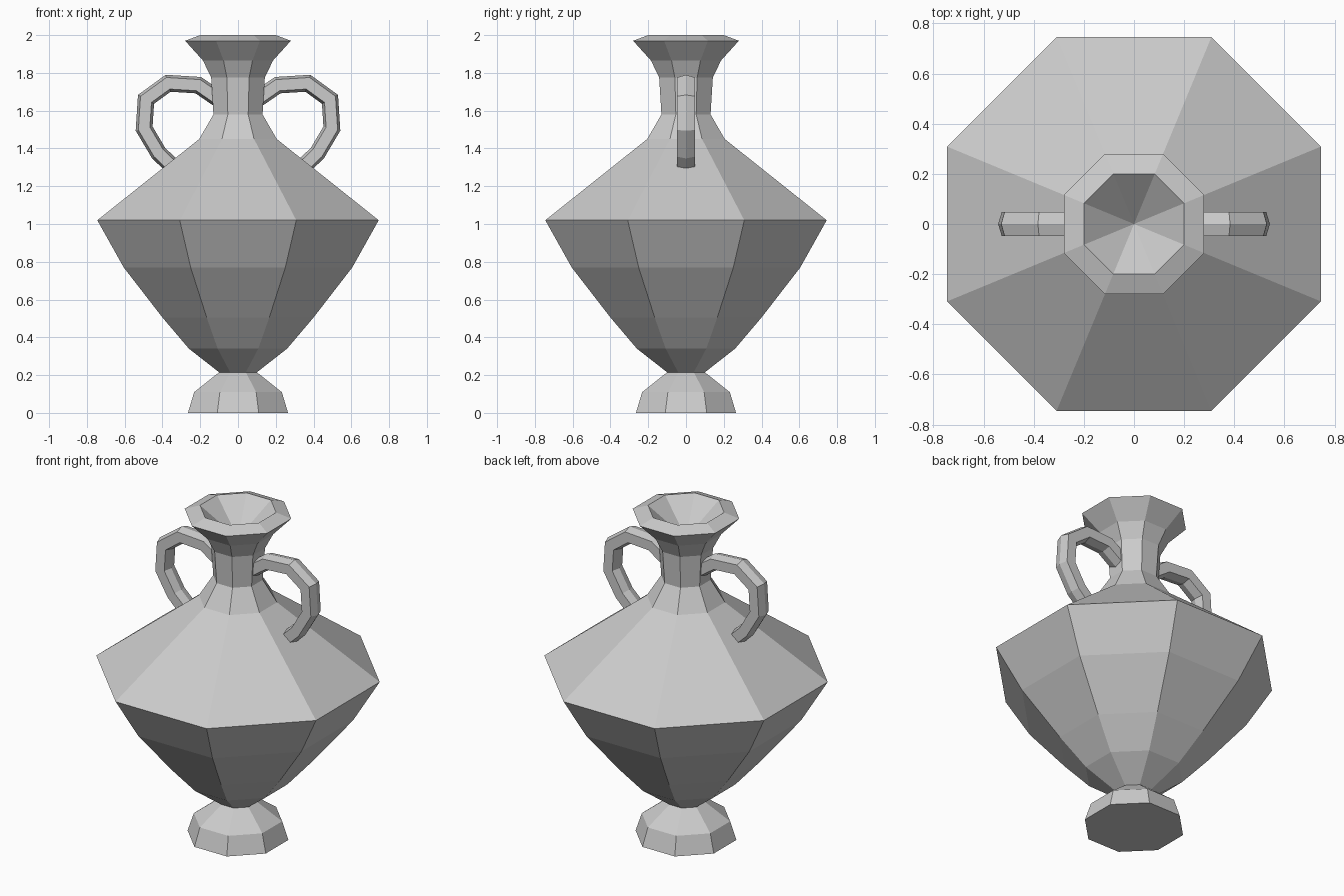
import bpy
import bmesh
from math import cos, sin, pi
from mathutils import Vector

cube = bpy.data.objects.get("Cube")
if cube:
    bpy.data.objects.remove(cube)

clay = bpy.data.materials.new("grey clay")
clay.use_nodes = True
grey = (0.6, 0.6, 0.6, 1)
clay.diffuse_color = grey
clay.node_tree.nodes["Principled BSDF"].inputs["Base Color"].default_value = grey


def finish(name, bm):
    bmesh.ops.recalc_face_normals(bm, faces=bm.faces[:])
    mesh = bpy.data.meshes.new(name)
    bm.to_mesh(mesh)
    bm.free()
    mesh.materials.append(clay)
    obj = bpy.data.objects.new(name, mesh)
    bpy.context.collection.objects.link(obj)
    return obj


def skin(bm, rings):
    """Join neighbouring rings of vertices with quads."""
    for a, b in zip(rings, rings[1:]):
        n = len(a)
        for i in range(n):
            j = (i + 1) % n
            bm.faces.new((a[i], a[j], b[j], b[i]))


# Octagonal vase: (half width across flats, height), foot to rim
profile = [(0.265, 0), (0.232, 0.11), (0.1, 0.215), (0.26, 0.34),
           (0.4, 0.505), (0.605, 0.77), (0.745, 1.02), (0.205, 1.45),
           (0.13, 1.58), (0.142, 1.775), (0.185, 1.865), (0.28, 1.97),
           (0.2, 2)]
SIDES = 8
bm = bmesh.new()
rings = []
for width, z in profile:
    r = width / cos(pi / SIDES)
    angles = [(i + 0.5) * 2 * pi / SIDES for i in range(SIDES)]
    rings.append([bm.verts.new((r * cos(a), r * sin(a), z)) for a in angles])
skin(bm, rings)
bm.faces.new(rings[0])

# Funnel-shaped mouth
tip = bm.verts.new((0, 0, 1.82))
for i in range(SIDES):
    bm.faces.new((rings[-1][i], rings[-1][(i + 1) % SIDES], tip))
finish("vase_body", bm)

# Six-sided handles swept along a path from neck to shoulder
path = [(0.09, 1.652), (0.21, 1.735), (0.37, 1.745), (0.487, 1.66),
        (0.497, 1.505), (0.42, 1.375), (0.32, 1.28)]
section = [(0.044, 0), (0.03, 0.048), (-0.03, 0.048),
           (-0.044, 0), (-0.03, -0.048), (0.03, -0.048)]


def handle(name, side):
    bm = bmesh.new()
    points = [Vector(p) for p in path]
    rings = []
    for i, p in enumerate(points):
        before = (p - points[max(i - 1, 0)]).normalized()
        after = (points[min(i + 1, len(points) - 1)] - p).normalized()
        along = (before + after).normalized()
        out = Vector((-along.y, along.x))
        # Widen mitred corners so the thickness stays constant
        stretch = 1 / along.dot(after if after.length else before)
        ring = []
        for u, v in section:
            q = p + out * u * stretch
            ring.append(bm.verts.new((side * q.x, v, q.y)))
        rings.append(ring)
    skin(bm, rings)
    bm.faces.new(rings[0])
    bm.faces.new(rings[-1])
    finish(name, bm)


handle("left_handle", 1)
handle("right_handle", -1)
